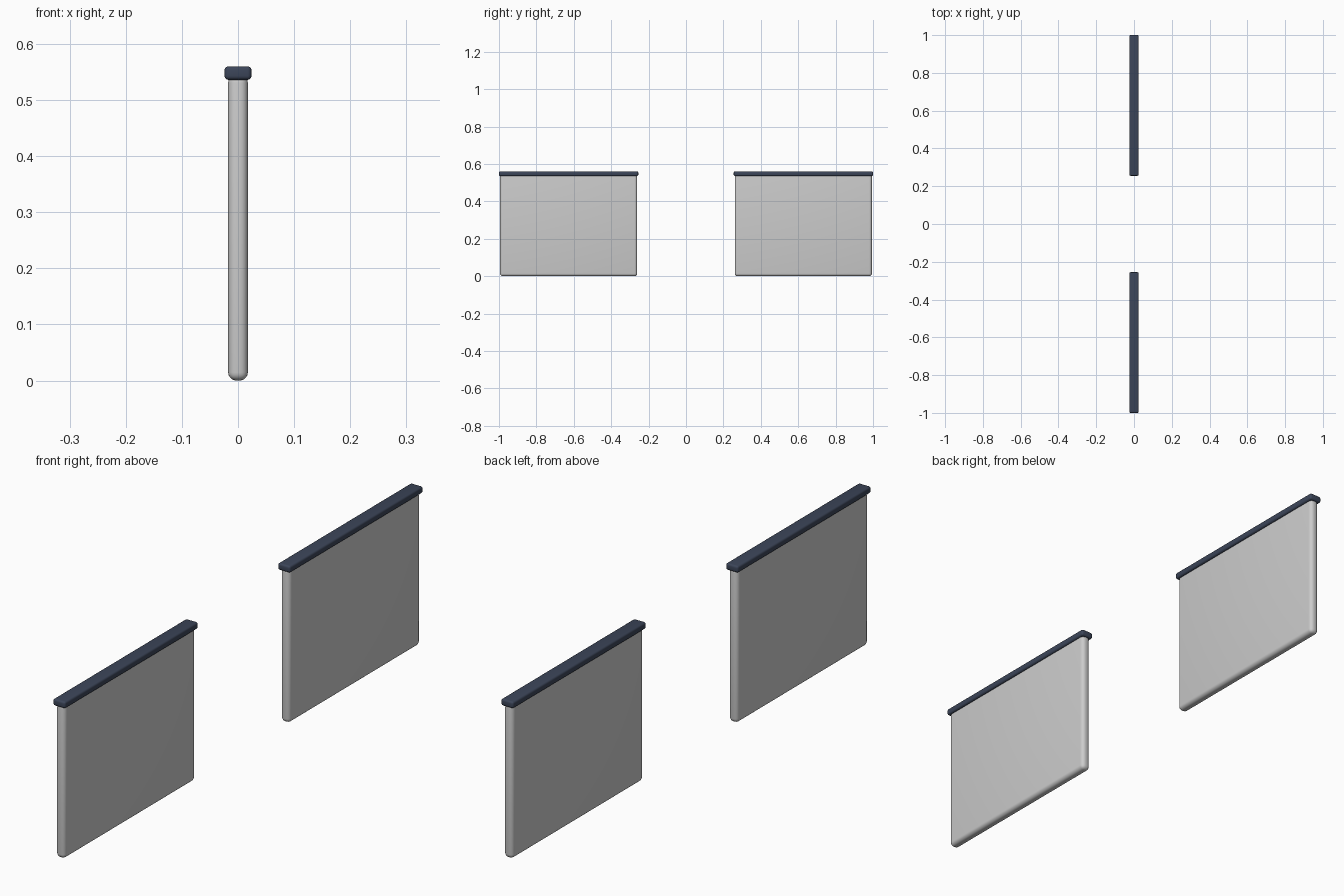
import bpy
import math

if "Cube" in bpy.data.objects:
    bpy.data.objects.remove(bpy.data.objects["Cube"])

navy = bpy.data.materials.new("navy_trim")
navy.diffuse_color = (0.045, 0.06, 0.1, 1)
navy.use_nodes = True
navy.node_tree.nodes["Principled BSDF"].inputs["Base Color"].default_value = navy.diffuse_color


def rounded_box(name, size, center, radius, segments, material=None):
    bpy.ops.mesh.primitive_cube_add(size=1, location=center)
    ob = bpy.context.object
    ob.name = name
    ob.scale = size
    bpy.ops.object.transform_apply(location=False, rotation=False, scale=True)
    bevel = ob.modifiers.new("rounding", 'BEVEL')
    bevel.width = radius
    bevel.segments = segments
    bpy.ops.object.modifier_apply(modifier=bevel.name)
    bpy.ops.object.shade_smooth_by_angle(angle=math.radians(35))
    if material:
        ob.data.materials.append(material)
    return ob


# Two upright side panels, each with a dark rail along its top
for side, s in (("front", -1), ("back", 1)):
    y = s * 0.6275
    rounded_box(side + "_panel", (0.035, 0.733, 0.545), (0, y, 0.2725), 0.0145, 5)
    rounded_box(side + "_top_rail", (0.048, 0.745, 0.024), (0, y, 0.548), 0.007, 4, navy)
